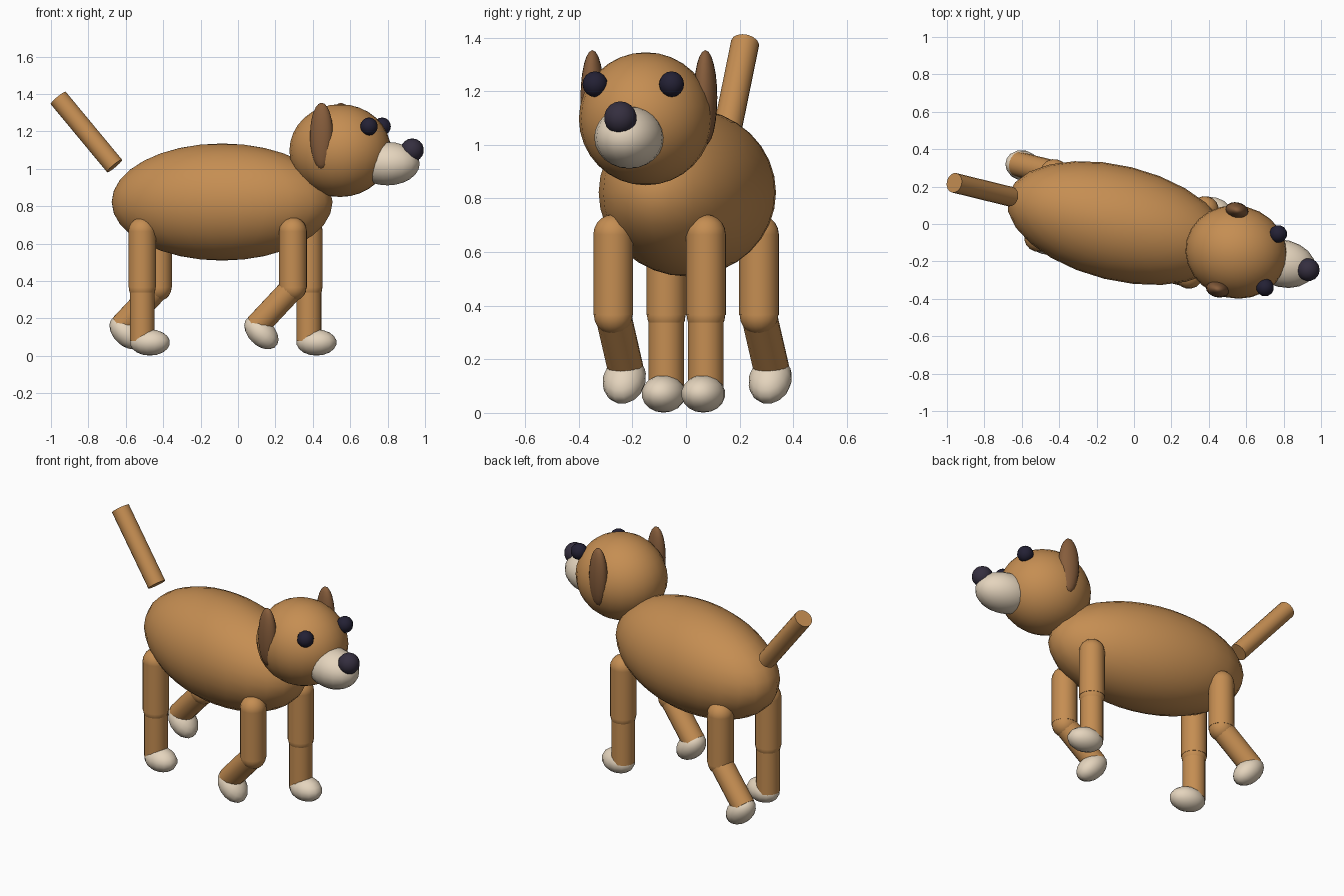
import bpy, bmesh
from math import radians, pi
from mathutils import Matrix, Vector

if "Cube" in bpy.data.objects:
    bpy.data.objects.remove(bpy.data.objects["Cube"])


def material(name, rgb):
    m = bpy.data.materials.new(name)
    m.diffuse_color = (*rgb, 1)
    m.use_nodes = True
    m.node_tree.nodes["Principled BSDF"].inputs["Base Color"].default_value = m.diffuse_color
    return m


FUR = material("fur", (0.56, 0.27, 0.085))
EAR = material("ear_fur", (0.24, 0.11, 0.045))
CREAM = material("cream", (0.78, 0.66, 0.51))
EYE = material("eye_dark", (0.017, 0.015, 0.035))
NOSE = material("nose_dark", (0.035, 0.028, 0.05))

# Dog space: x forward, y to its left, origin under the body centre
DOG = Matrix.Translation((-0.085, 0.005, 0)) @ Matrix.Rotation(radians(-13.8), 4, 'Z')


def finish(name, bm, mat, matrix):
    bmesh.ops.transform(bm, matrix=DOG @ matrix, verts=bm.verts)
    me = bpy.data.meshes.new(name)
    bm.to_mesh(me)
    bm.free()
    me.materials.append(mat)
    ob = bpy.data.objects.new(name, me)
    bpy.context.collection.objects.link(ob)
    bpy.ops.object.select_all(action='DESELECT')
    ob.select_set(True)
    bpy.context.view_layer.objects.active = ob
    bpy.ops.object.shade_smooth_by_angle(angle=radians(40))


def ball(name, centre, radii, mat, seg=24, pose=Matrix()):
    bm = bmesh.new()
    bmesh.ops.create_uvsphere(bm, u_segments=seg, v_segments=seg * 2 // 3, radius=1)
    finish(name, bm, mat, pose @ Matrix.Translation(centre) @ Matrix.Diagonal((*radii, 1)))


def rod(name, a, b, r, mat, pose=Matrix()):
    a, b = Vector(a), Vector(b)
    bm = bmesh.new()
    bmesh.ops.create_cone(bm, cap_ends=True, segments=16, radius1=r, radius2=r, depth=(b - a).length)
    turn = (b - a).to_track_quat('Z', 'Y').to_matrix().to_4x4()
    finish(name, bm, mat, pose @ Matrix.Translation((a + b) / 2) @ turn)


# Body and tail
ball("body", (0, 0, 0.822), (0.608, 0.307, 0.313), FUR, 24)
rod("tail", (-0.592, 0, 1.015), (-0.902, 0, 1.378), 0.053, FUR)

# Head
ball("head", (0.65, 0, 1.097), (0.273, 0.248, 0.248), FUR, 24)
ball("muzzle", (0.91, 0, 1.027), (0.175, 0.127, 0.116), CREAM, 18)
ball("nose", (1.047, 0, 1.10), (0.062, 0.062, 0.062), NOSE, 14)
for side, s in (("left", 1), ("right", -1)):
    ball(f"{side}_eye", (0.845, s * 0.147, 1.226), (0.048,) * 3, EYE, 12)
    ball(f"{side}_ear", (0.601, s * 0.217, 1.176), (0.063, 0.043, 0.177), EAR, 18)


def leg(name, x, y, bend):
    rod(name + "_thigh", (x, y, 0.365), (x, y, 0.665), 0.075, FUR)
    ball(name + "_hip", (x, y, 0.665), (0.075,) * 3, FUR, 16)
    ball(name + "_knee", (x, y, 0.365), (0.073,) * 3, FUR, 16)
    # Shin and paw swing backwards about the knee
    pose = Matrix.Translation((x, y, 0.365)) @ Matrix.Rotation(radians(bend), 4, 'Y')
    rod(name + "_shin", (0, 0, 0), (0, 0, -0.285), 0.067, FUR, pose)
    ball(name + "_paw", (0.042, 0, -0.294), (0.109, 0.081, 0.07), CREAM, 14, pose)


# Legs: diagonal pairs are straight or bent
for end, x in (("front", 0.434), ("back", -0.396)):
    for side, s in (("left", 1), ("right", -1)):
        bent = (end == "front") == (side == "right")
        leg(f"{end}_{side}", x, s * 0.178, 44 if bent else 0)
